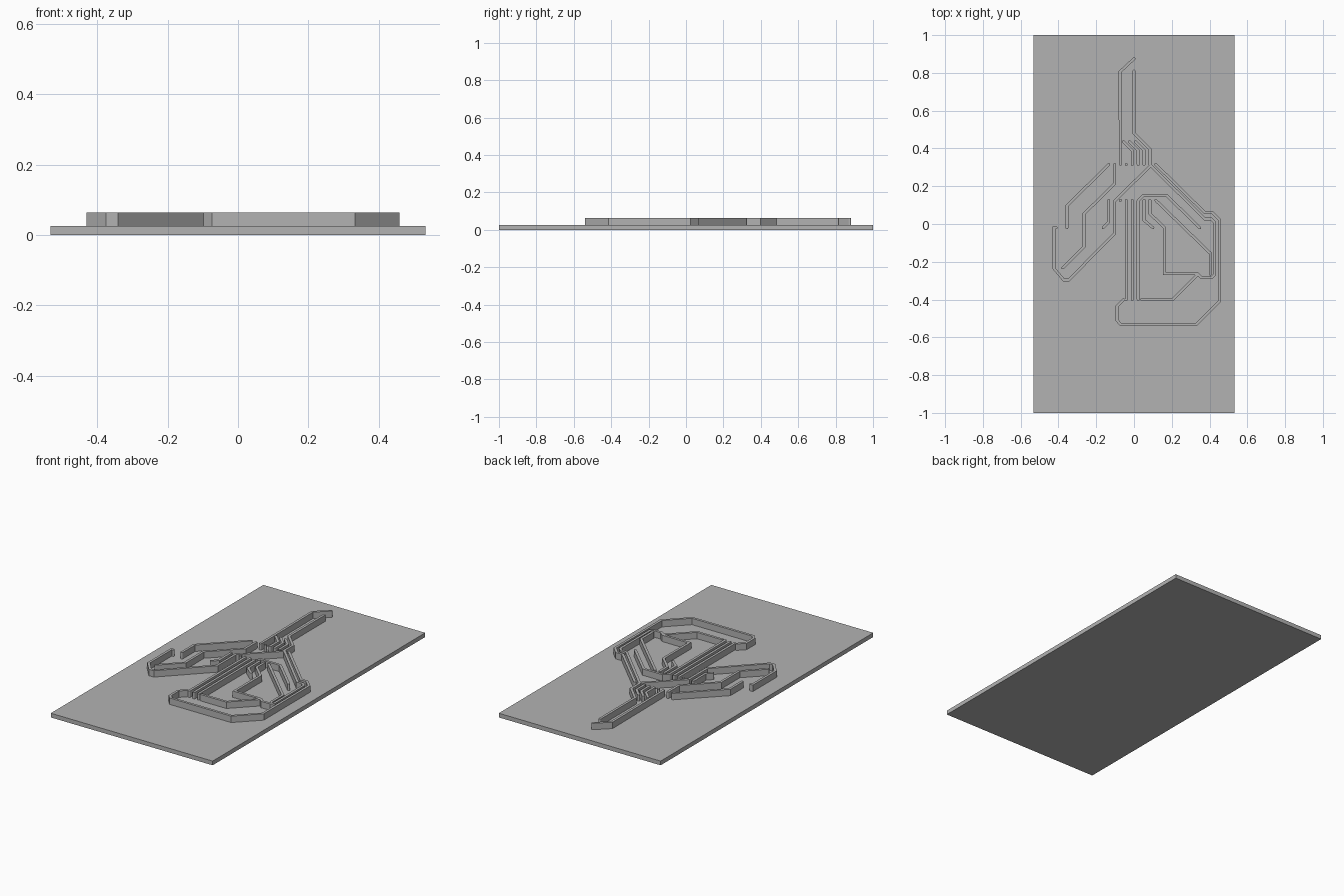
import bpy, bmesh, math
from mathutils import Vector

if "Cube" in bpy.data.objects:
    bpy.data.objects.remove(bpy.data.objects["Cube"])

BOARD_TOP, TRACE_TOP, HALF_W = 0.025, 0.063, 0.0075

grey = bpy.data.materials.new("plain grey")
grey.use_nodes = True
colour = (0.45, 0.45, 0.45, 1)
grey.diffuse_color = colour
grey.node_tree.nodes["Principled BSDF"].inputs["Base Color"].default_value = colour


def make_object(name, bm):
    bmesh.ops.recalc_face_normals(bm, faces=bm.faces)
    mesh = bpy.data.meshes.new(name)
    bm.to_mesh(mesh)
    bm.free()
    mesh.materials.append(grey)
    obj = bpy.data.objects.new(name, mesh)
    bpy.context.collection.objects.link(obj)


def side(pts):
    """Left mitred offset of a path, followed by a round cap at its end."""
    out = []
    dirs = [(b - a).normalized() for a, b in zip(pts, pts[1:])]
    normals = [Vector((-d.y, d.x)) for d in dirs]
    for p, n, m in zip(pts[1:-1], normals, normals[1:]):
        out.append(p + (n + m) * HALF_W / (1 + n.dot(m)))
    d, n = dirs[-1], normals[-1]
    for i in range(7):
        a = math.pi * i / 6
        out.append(pts[-1] + (n * math.cos(a) + d * math.sin(a)) * HALF_W)
    return out


def trace(name, *path):
    """Raised wall of constant width following a path."""
    pts = [Vector(p) for p in path]
    outline = side(pts) + side(pts[::-1])
    bm = bmesh.new()
    base = bm.faces.new([bm.verts.new((p.x, p.y, BOARD_TOP)) for p in outline])
    top = bmesh.ops.extrude_face_region(bm, geom=[base], use_keep_orig=True)
    verts = [g for g in top["geom"] if isinstance(g, bmesh.types.BMVert)]
    bmesh.ops.translate(bm, verts=verts, vec=(0, 0, TRACE_TOP - BOARD_TOP))
    make_object(name, bm)


# Flat board
bm = bmesh.new()
bmesh.ops.create_cube(bm, size=1)
for v in bm.verts:
    v.co = (v.co.x * 1.066, v.co.y * 2, (v.co.z + 0.5) * BOARD_TOP)
make_object("board", bm)

# Two rows of pins share one pitch
ROW_A, ROW_B = 0.315, 0.125
pin = [-0.134 + 0.0312 * i for i in range(9)]

# Long traces to the top
trace("antenna_left", (0, 0.875), (-0.075, 0.805), (pin[2], ROW_A))
trace("antenna_right", (0, 0.81), (0, 0.48), (pin[7], 0.395), (pin[7], ROW_A))

# Short bent traces above the upper row
for i in (4, 5, 6):
    trace("upper_stub", (pin[i] - 0.046, 0.436), (pin[i], 0.39), (pin[i], ROW_A))

# Left side
trace("left_outer", (pin[0], ROW_A), (-0.355, 0.096), (-0.355, -0.02))
trace("left_inner", (pin[1], ROW_A), (pin[1], 0.214), (-0.265, 0.053),
      (-0.265, -0.12), (-0.377, -0.232))
trace("left_loop", (pin[7], 0.305), (pin[1], 0.122), (pin[1], -0.05),
      (-0.345, -0.296), (-0.372, -0.296), (-0.424, -0.235),
      (-0.424, -0.02), (-0.412, -0.02))
trace("left_stub", (pin[0], ROW_B), (pin[0], 0.01), (-0.163, -0.02))

# Straight bus down the middle
for i in (3, 4, 5):
    trace("bus", (pin[i], ROW_B), (pin[i], -0.4))

# Right side
trace("right_arch", (pin[5], ROW_B), (0.047, 0.15), (0.174, 0.15), (0.348, -0.02))
trace("right_stub", (pin[6], ROW_B), (pin[6], 0.02), (0.1, -0.02))
trace("right_step", (pin[7], ROW_B), (pin[7], 0.055), (0.162, -0.02),
      (0.162, -0.263), (0.335, -0.263), (0.358, -0.284), (0.412, -0.284),
      (0.426, -0.27), (0.426, 0.01), (0.408, 0.027), (0.373, 0.027), (pin[7], ROW_A))
trace("right_diagonal", (pin[8], ROW_B), (0.404, -0.155), (0.404, -0.265))
trace("right_loop", (pin[8], ROW_A), (0.373, 0.062), (0.412, 0.062),
      (0.452, 0.022), (0.452, -0.41), (0.33, -0.532), (-0.07, -0.532),
      (-0.09, -0.51), (-0.09, -0.435), (-0.055, -0.4))
trace("right_lower", (0.04, -0.4), (0.205, -0.4), (0.335, -0.27))

# Single unconnected pins
for x, y in ((pin[3], ROW_A), (pin[2], ROW_B)):
    trace("pin", (x, y - 0.001), (x, y + 0.001))
